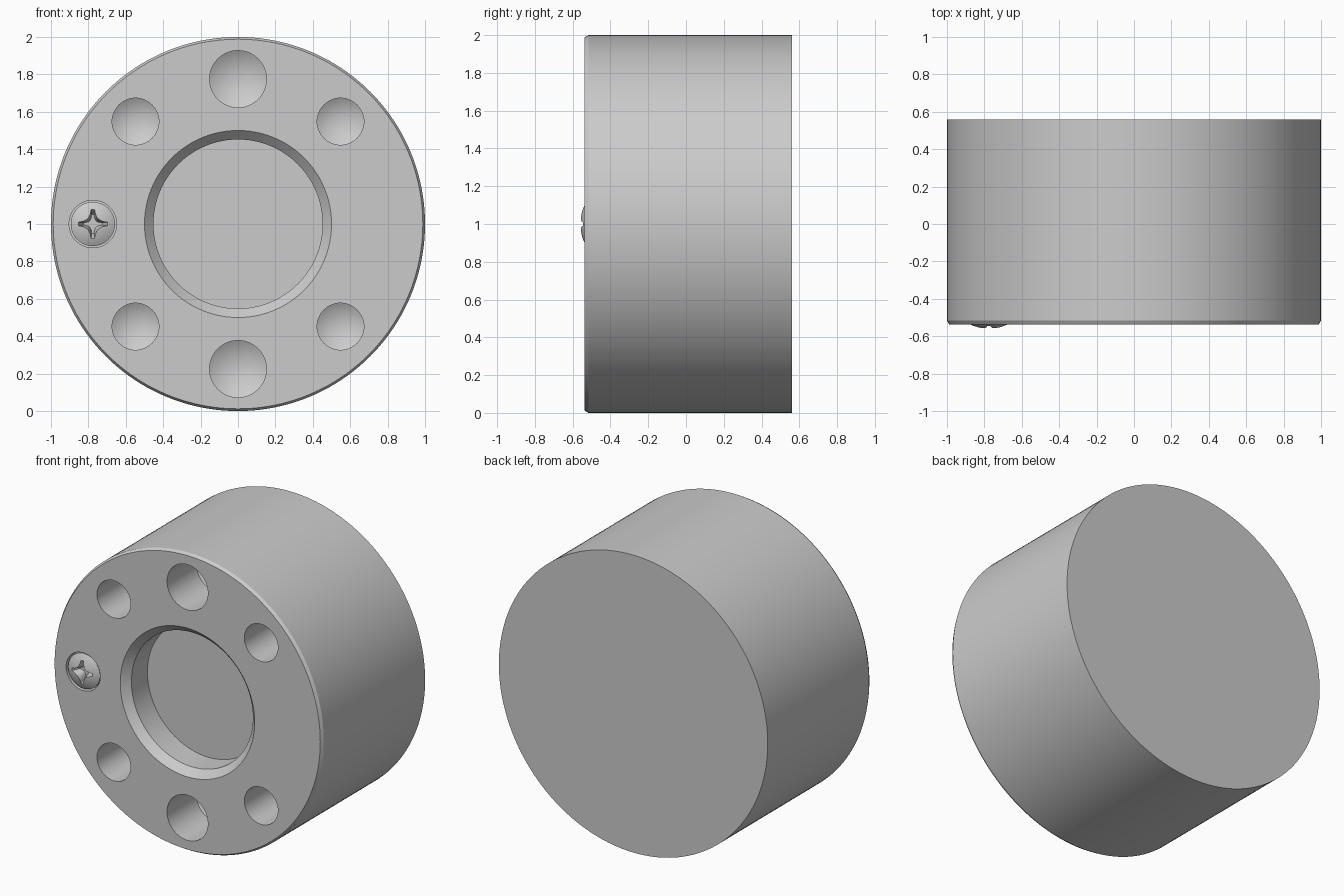
import bpy, bmesh
from math import sin, cos, pi, sqrt

if "Cube" in bpy.data.objects:
    bpy.data.objects.remove(bpy.data.objects["Cube"])

FRONT, BACK = -0.537, 0.56


def finish(name, bm):
    bmesh.ops.recalc_face_normals(bm, faces=bm.faces)
    mesh = bpy.data.meshes.new(name)
    bm.to_mesh(mesh)
    bm.free()
    obj = bpy.data.objects.new(name, mesh)
    bpy.context.collection.objects.link(obj)
    return obj


def lathe(name, profile, cx=0.0, cz=1.0, n=64):
    """Turn a (radius, y) profile around an axis parallel to y, closing both ends."""
    bm = bmesh.new()
    rings = []
    for r, y in profile:
        if r == 0:
            rings.append([bm.verts.new((cx, y, cz))])
        else:
            rings.append([bm.verts.new((cx + r * cos(2 * pi * i / n), y, cz + r * sin(2 * pi * i / n)))
                          for i in range(n)])
    for a, b in zip(rings, rings[1:]):
        for i in range(n):
            j = (i + 1) % n
            if len(b) == 1:
                bm.faces.new((a[i], a[j], b[0]))
            else:
                bm.faces.new((a[i], a[j], b[j], b[i]))
    for ring in (rings[0], rings[-1]):
        if len(ring) > 1:
            bm.faces.new(ring)
    return finish(name, bm)


def cut(obj, cutter):
    bpy.context.view_layer.objects.active = obj
    mod = obj.modifiers.new("cut", 'BOOLEAN')
    mod.operation, mod.solver, mod.object = 'DIFFERENCE', 'EXACT', cutter
    bpy.ops.object.modifier_apply(modifier=mod.name)
    bpy.data.objects.remove(cutter)


def smooth(obj):
    bpy.ops.object.select_all(action='DESELECT')
    obj.select_set(True)
    bpy.context.view_layer.objects.active = obj
    bpy.ops.object.shade_smooth_by_angle(angle=pi / 7)


# Drum body with a small front chamfer
body = lathe("drum_body", [(1, BACK), (1, FRONT + 0.02), (0.988, FRONT)], n=160)

# Central recess with a bevelled mouth
cut(body, lathe("recess_cutter", [(0.55, FRONT - 0.05), (0.5, FRONT), (0.452, FRONT + 0.05),
                                  (0.452, FRONT + 0.22)], n=96))

# Drilled holes with conical bottoms
holes = [(0, s * 0.775, 0.152) for s in (1, -1)]
holes += [(sx * 0.548, sz * 0.548, 0.125) for sx in (1, -1) for sz in (1, -1)]
for x, z, r in holes:
    cut(body, lathe("hole_cutter", [(r, FRONT - 0.1), (r, FRONT + 0.31), (0, FRONT + 0.31 + 0.6 * r)], x, 1 + z))

# Screw pocket
SX = -0.776
cut(body, lathe("pocket_cutter", [(0.127, FRONT - 0.1), (0.127, FRONT + 0.06)], SX))
smooth(body)

# Domed screw head
TOP, R = -0.56, 0.23
dome = [(r, TOP + R - sqrt(R * R - r * r)) for r in (0.118, 0.1, 0.08, 0.06, 0.04, 0.02, 0)]
screw = lathe("screw_head", [(0.118, FRONT + 0.06)] + dome, SX)

# Tapered cross-shaped drive slot
arm = [(0.083, -0.010), (0.083, 0.010), (0.056, 0.014), (0.040, 0.020), (0.028, 0.028),
       (0.020, 0.040), (0.014, 0.056)]
star = [p for k in range(4) for p in
        [(x * cos(k * pi / 2) - z * sin(k * pi / 2), x * sin(k * pi / 2) + z * cos(k * pi / 2)) for x, z in arm]]
bm = bmesh.new()
outer, inner = [[bm.verts.new((SX + x * s, y, 1 + z * s)) for x, z in star]
                for s, y in ((1.1, TOP - 0.01), (0.6, TOP + 0.06))]
bm.faces.new(outer)
bm.faces.new(inner)
for i in range(len(star)):
    j = (i + 1) % len(star)
    bm.faces.new((outer[i], outer[j], inner[j], inner[i]))
cut(screw, finish("slot_cutter", bm))
smooth(screw)
